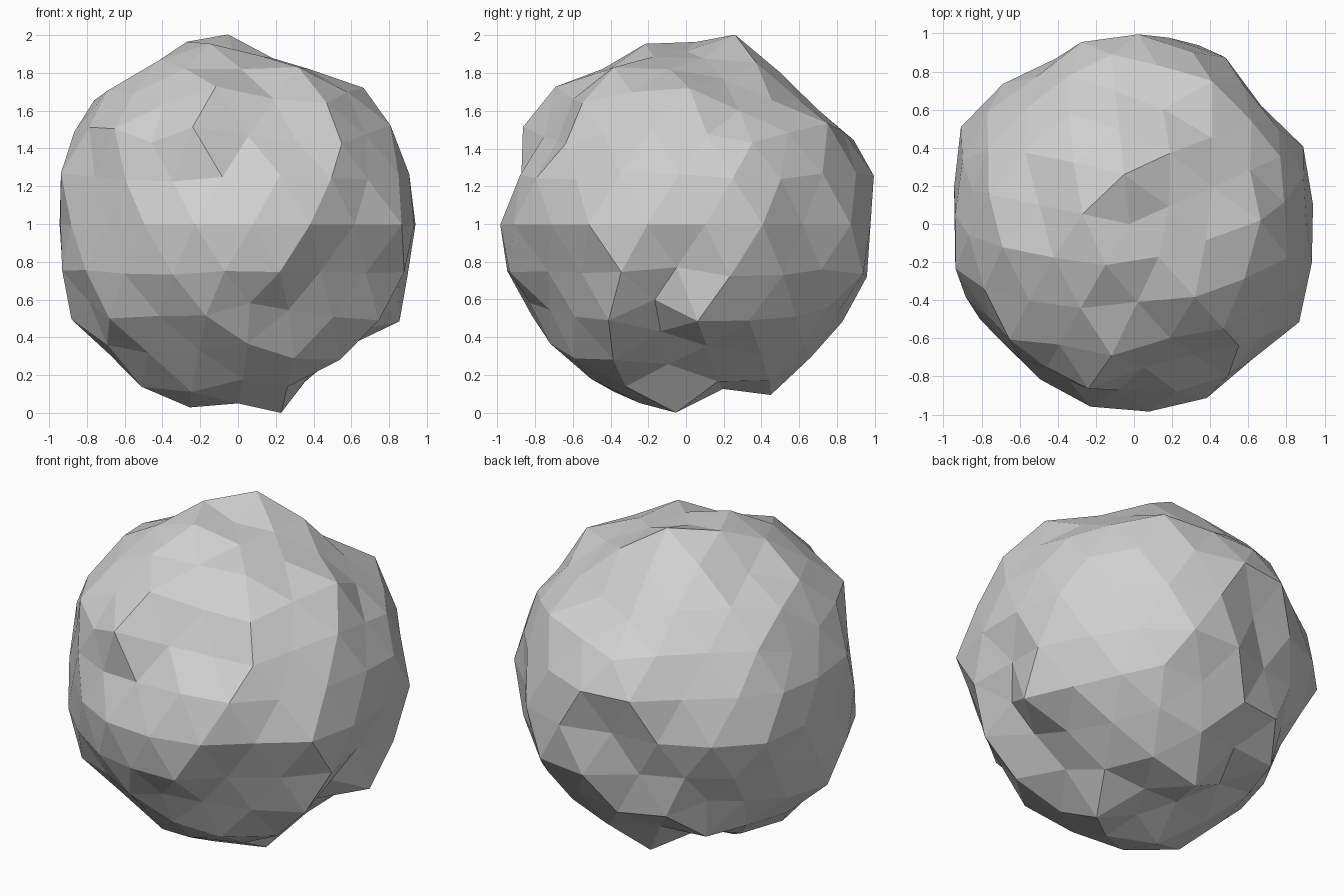
import bpy
import math
from mathutils import Matrix, Vector

cube = bpy.data.objects.get("Cube")
if cube:
    bpy.data.objects.remove(cube, do_unlink=True)

# How far each level ring of the rock is pushed out, in percent of the ball,
# running counterclockwise from +x. Soft spots are blended from their neighbours.
SOFT = None
RINGS = {
    "crown tip": (92,),
    "crown": (91, 104, 100, 99, 92),
    "upper cap": (91, 96, 95, SOFT, 92, SOFT, 97, 92, 98, 92),
    "high slope": (100, 92, 91, 91, 93, 96, SOFT, 100, 98, 96, 97, 101, 92, 98, 97),
    "shoulder": (95, 97, 97, 102, 98, 100, SOFT, SOFT, SOFT, 94,
                 SOFT, 98, 101, 97, 103, 89, 88, 96, 95, 100),
    "above middle": (98, 96, 98, 100, 103, 102, 95, SOFT, SOFT, SOFT,
                     98, 92, 94, 91, 91, 95, 98, 95, 98, 97),
    "middle": (97, 100, 93, 101, 100, 90, 95, 99, 102, 94,
               92, 94, 91, 94, 98, 99, 100, 96, 103, 98),
    "below middle": (99, SOFT, 95, 104, 100, 89, 92, 95, 90, 94,
                     97, 96, 94, 96, 98, 100, 90, 93, 100, 90),
    "belly": (102, SOFT, 97, SOFT, 95, 98, 98, 91, 90, 94,
              100, 93, 99, 92, 96, 93, 90, 93, 101, 89),
    "low slope": (89, SOFT, 96, 97, 91, 100, SOFT, 95,
                  97, 94, 92, 96, 98, 99, 86),
    "lower cap": (93, 97, 101, 88, SOFT, 101, 99, SOFT, 96, 87),
    "foot": (90, 87, 100, SOFT, 103),
    "foot tip": (91,),
}

# Heights that separate the rings on the upper half; the lower half mirrors them
STEPS = (0.985, 0.93, 0.8, 0.6, 0.35, 0.1)
LIMITS = [*STEPS, *(-step for step in reversed(STEPS))]


def ring_index(co):
    """Number of the level ring that a point of the ball belongs to."""
    return sum(co.z < limit for limit in LIMITS)


def turn(vertex):
    """Angle of a vertex around the upright axis, from zero to a full turn."""
    return math.atan2(vertex.co.y, vertex.co.x) % math.tau


# Rock body: a faceted ball, turned a little about its upright axis
bpy.ops.mesh.primitive_ico_sphere_add(subdivisions=3, radius=1)
rock = bpy.context.object
rock.name = "rock_body"
rock.location = (0, 0, 0)
mesh = rock.data
mesh.transform(Matrix.Rotation(math.radians(24), 4, "Z"))

# Sort the vertices into rings and look up how far each is pushed
rings = [[] for _ in RINGS]
for v in mesh.vertices:
    rings[ring_index(v.co)].append(v)
reach = {}
for ring, percents in zip(rings, RINGS.values()):
    for v, percent in zip(sorted(ring, key=turn), percents):
        if percent is not SOFT:
            reach[v.index] = percent / 100

# Blend the soft spots from the vertices around them
neighbours = {v.index: [] for v in mesh.vertices}
for edge in mesh.edges:
    a, b = edge.vertices
    neighbours[a].append(b)
    neighbours[b].append(a)
blended = {}
for v in mesh.vertices:
    if v.index not in reach:
        known = [reach[n] for n in neighbours[v.index] if n in reach]
        blended[v.index] = sum(known) / len(known)
reach.update(blended)

# Push the vertices in and out, and stand the rock on the ground
centre = Vector((-0.025, 0, 0.997))
for v in mesh.vertices:
    v.co = centre + v.co * reach[v.index]
mesh.polygons.foreach_set("use_smooth", [False] * len(mesh.polygons))

# Plain stone colour
stone = bpy.data.materials.new("light_grey_stone")
stone.use_nodes = True
grey = (0.63, 0.63, 0.63, 1)
stone.diffuse_color = grey
for node in stone.node_tree.nodes:
    if node.type == "BSDF_PRINCIPLED":
        node.inputs["Base Color"].default_value = grey
mesh.materials.append(stone)
